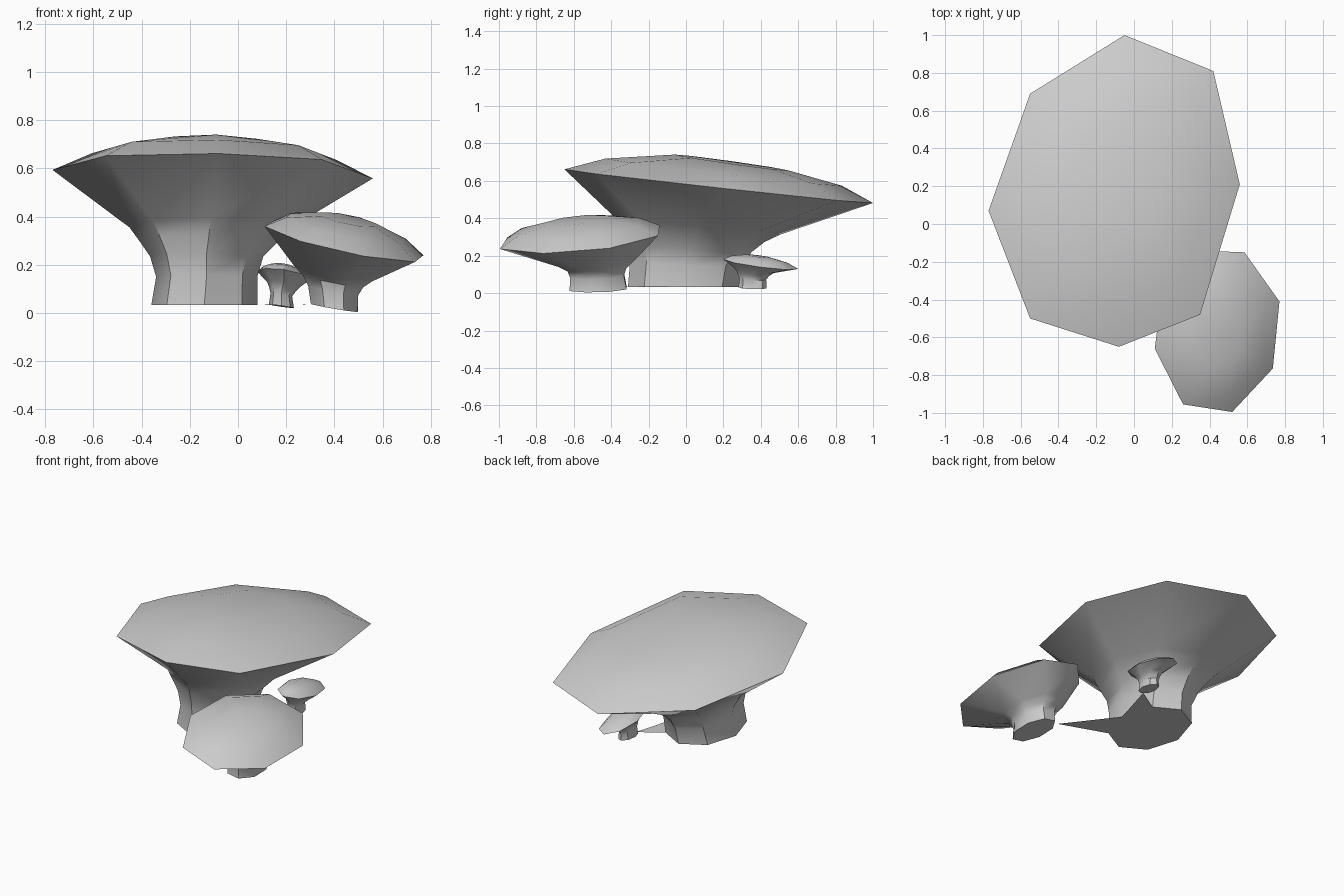
import bpy, bmesh
from math import cos, sin, radians

if "Cube" in bpy.data.objects:
    bpy.data.objects.remove(bpy.data.objects["Cube"])


def ring(cx, cy, z, rx, ry, sx=0, sy=0, phase=0):
    """Tilted eight-sided ring; sx and sy are the slopes along x and y."""
    pts = []
    for k in range(8):
        a = radians(phase + 45 * k)
        dx, dy = rx * cos(a), ry * sin(a)
        pts.append((cx + dx, cy + dy, z + sx * dx + sy * dy))
    return pts


def mix(inner, rim, t, lift):
    """Ring between two others, raised to round the cap."""
    return [tuple(a + (b - a) * t + (lift if i == 2 else 0)
                  for i, (a, b) in enumerate(zip(p, q))) for p, q in zip(inner, rim)]


def finish(name, bm):
    bmesh.ops.recalc_face_normals(bm, faces=bm.faces[:])
    me = bpy.data.meshes.new(name)
    bm.to_mesh(me)
    bm.free()
    ob = bpy.data.objects.new(name, me)
    bpy.context.collection.objects.link(ob)
    bpy.ops.object.select_all(action='DESELECT')
    ob.select_set(True)
    bpy.context.view_layer.objects.active = ob
    bpy.ops.object.shade_smooth_by_angle(angle=radians(38))
    return ob


def mushroom(name, stem, rim, crown, lift):
    """Bridge the stem rings, rim and domed crown into one closed skin."""
    rings = stem + [rim, mix(crown, rim, 0.63, lift), crown]
    bm = bmesh.new()
    vs = [[bm.verts.new(p) for p in r] for r in rings]
    for a, b in zip(vs, vs[1:]):
        for k in range(8):
            j = (k + 1) % 8
            bm.faces.new((a[k], a[j], b[j], b[k]))
    bm.faces.new(vs[0][::-1])
    bm.faces.new(vs[-1])
    return finish(name, bm)


# Large mushroom
rim = [(x, y, 0.59 - 0.109 * y - 0.015 * x) for x, y in
       [(.56, .21), (.42, .81), (-.05, 1), (-.55, .69),
        (-.77, .07), (-.55, -.50), (-.08, -.65), (.35, -.48)]]
big_stem = [ring(-.14, -.015, .033, .22, .295),
            ring(-.13, .0, .15, .21, .30, 0, -.03),
            ring(-.13, .02, .235, .235, .33, 0, -.05),
            ring(-.12, .04, .30, .29, .38, 0, -.07),
            ring(-.115, .07, .355, .335, .44, 0, -.09)]
mushroom("large_mushroom", big_stem, rim,
         ring(-.09, .245, .698, .24, .305, -.03, -.14), .028)

# Medium mushroom
rim = [(x, y, .36 - .22 * (x - .11) + .1 * (y + .66)) for x, y in
       [(.77, -.41), (.585, -.15), (.33, -.14), (.15, -.34),
        (.11, -.66), (.26, -.955), (.52, -.995), (.735, -.765)]]
mid_stem = [ring(.40, -.47, .022, .105, .165, -.17, .03, 22),
            ring(.395, -.475, .095, .112, .155, -.2, .05, 22),
            ring(.395, -.475, .135, .135, .17, -.2, .06, 22),
            ring(.395, -.48, .17, .175, .22, -.2, .08, 22)]
mushroom("medium_mushroom", mid_stem, rim,
         ring(.458, -.597, .388, .12, .165, -.2, .12, 22), .02)

# Small mushroom
small_stem = [ring(.18, .355, .028, .052, .075, -.14, -.03),
              ring(.18, .357, .075, .045, .072, -.14, -.05),
              ring(.185, .36, .10, .056, .085, -.15, -.1),
              ring(.19, .365, .12, .07, .105, -.15, -.12)]
mushroom("small_mushroom", small_stem,
         ring(.19, .4, .155, .11, .2, -.15, -.13),
         ring(.185, .385, .198, .04, .065, -.12, -.13), .01)

# Flat root webs tying the small stems to the large one
for name, corners in (
        ("medium_root_web", (big_stem[0][0], big_stem[0][7], (.32, -.34, .037))),
        ("small_root_web", (big_stem[0][0], big_stem[0][1], (.17, .29, .032)))):
    bm = bmesh.new()
    bm.faces.new([bm.verts.new(p) for p in corners])
    finish(name, bm)
